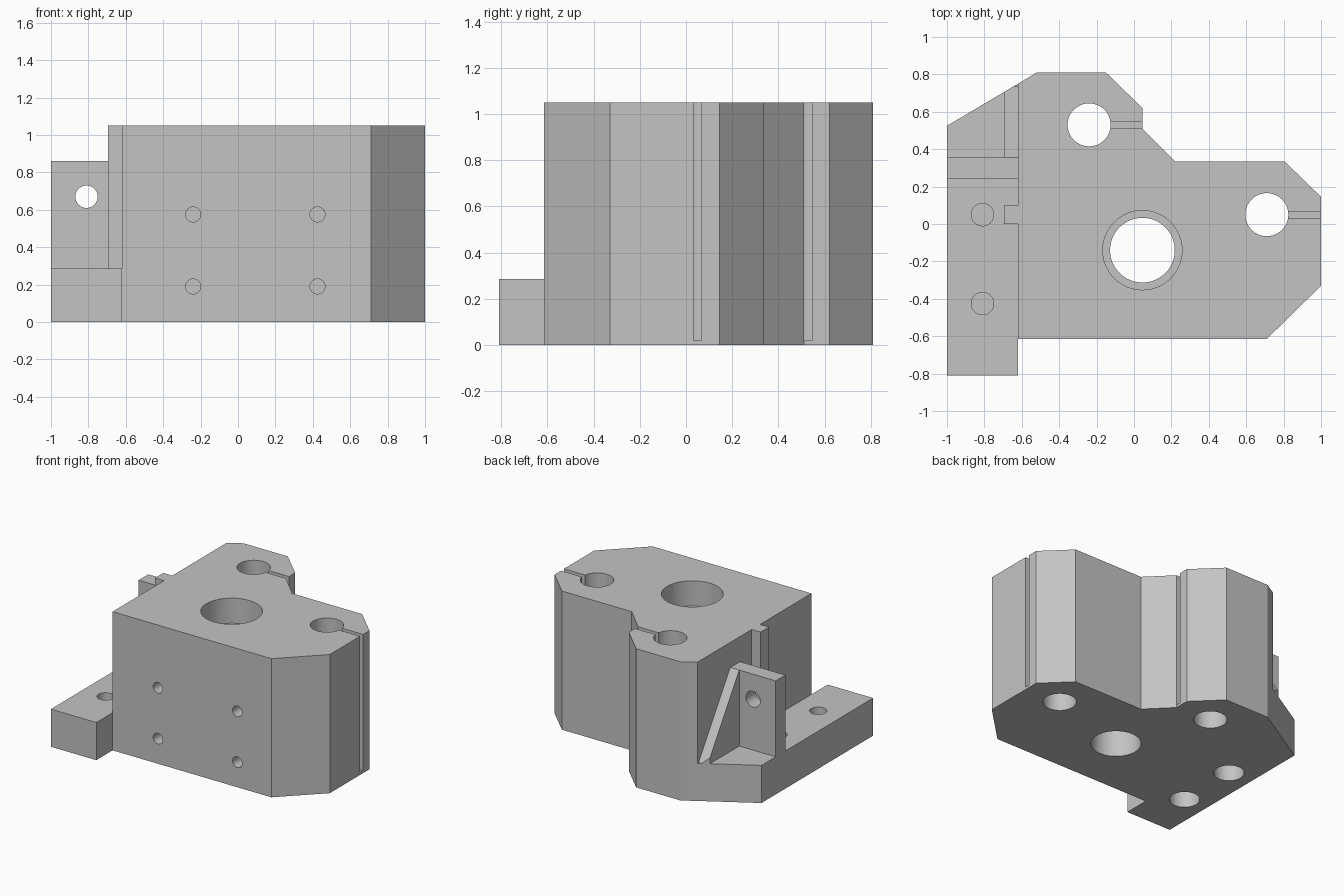
import bpy, bmesh, math
from mathutils import Matrix, Vector

cube = bpy.data.objects.get("Cube")
if cube:
    bpy.data.objects.remove(cube, do_unlink=True)

grey = bpy.data.materials.new("light grey")
grey.use_nodes = True
grey.diffuse_color = (0.55, 0.55, 0.55, 1)
grey.node_tree.nodes["Principled BSDF"].inputs["Base Color"].default_value = (0.55, 0.55, 0.55, 1)


def make_object(name, bm):
    bmesh.ops.recalc_face_normals(bm, faces=bm.faces)
    mesh = bpy.data.meshes.new(name)
    bm.to_mesh(mesh)
    bm.free()
    mesh.materials.append(grey)
    obj = bpy.data.objects.new(name, mesh)
    bpy.context.collection.objects.link(obj)
    return obj


def extrude(name, points, direction):
    """Closed profile of 3D points swept along a vector."""
    bm = bmesh.new()
    face = bm.faces.new([bm.verts.new(p) for p in points])
    swept = bmesh.ops.extrude_face_region(bm, geom=[face])["geom"]
    verts = [v for v in swept if isinstance(v, bmesh.types.BMVert)]
    bmesh.ops.translate(bm, verts=verts, vec=Vector(direction))
    return make_object(name, bm)


def prism(name, outline, z0, z1):
    return extrude(name, [(x, y, z0) for x, y in outline], (0, 0, z1 - z0))


def box(name, x0, x1, y0, y1, z0, z1):
    return prism(name, [(x0, y0), (x1, y0), (x1, y1), (x0, y1)], z0, z1)


def cylinder(name, start, end, radius):
    a, b = Vector(start), Vector(end)
    turn = (b - a).to_track_quat('Z', 'Y').to_matrix().to_4x4()
    bm = bmesh.new()
    bmesh.ops.create_cone(bm, cap_ends=True, segments=64, radius1=radius, radius2=radius,
                          depth=(b - a).length,
                          matrix=Matrix.Translation((a + b) / 2) @ turn)
    return make_object(name, bm)


def combine(target, tool, operation):
    """Apply one boolean step and discard the tool."""
    mod = target.modifiers.new(operation, 'BOOLEAN')
    mod.operation, mod.object, mod.solver = operation, tool, 'EXACT'
    bpy.context.view_layer.update()
    result = bpy.data.meshes.new_from_object(
        target.evaluated_get(bpy.context.evaluated_depsgraph_get()))
    target.modifiers.clear()
    target.data = result
    bpy.data.objects.remove(tool, do_unlink=True)


TOP, FOOT, PLATE = 1.05, 0.285, 0.86
SIDE, RIB = -0.62, -0.695          # block side face, rib outer face
INSIDE = -0.56                     # parts overlap into the block to here

# Main clamp block
block = prism("clamp_block", [
    (SIDE, -0.615), (0.71, -0.615), (1, -0.33), (1, 0.145), (0.805, 0.335),
    (0.22, 0.335), (0.045, 0.51), (0.045, 0.62), (-0.15, 0.81), (-0.52, 0.81),
    (SIDE, 0.75)], 0, TOP)

# Mounting foot along the side
foot_outline = [(-1, -0.81), (SIDE, -0.81), (SIDE, -0.55), (INSIDE, -0.5),
                (INSIDE, 0.6), (SIDE, 0.75), (-1, 0.525)]
combine(block, prism("mounting_foot", foot_outline, 0, FOOT), 'UNION')

# Upright plate, guide rib and gusset
combine(block, box("upright_plate", -1, INSIDE, 0.24, 0.355, FOOT, PLATE), 'UNION')
combine(block, box("guide_rib", RIB, INSIDE, 0, 0.1, FOOT, TOP), 'UNION')
gusset = extrude("gusset", [(RIB, 0.355, FOOT), (RIB, 0.735, FOOT), (RIB, 0.355, PLATE)],
                 (SIDE - RIB, 0, 0))
combine(gusset, prism("gusset_limit", [(-1, 0), (SIDE, 0), (SIDE, 0.75), (-1, 0.525)],
                      0, TOP), 'INTERSECT')
combine(block, gusset, 'UNION')

# Central stepped bore
combine(block, cylinder("bore", (0.045, -0.14, -0.1), (0.045, -0.14, 1.2), 0.173), 'DIFFERENCE')
combine(block, cylinder("bore_step", (0.045, -0.14, TOP - 0.19), (0.045, -0.14, 1.2), 0.212),
        'DIFFERENCE')

# Rod holes, each with a clamping slit open to the right
for x, y, edge, slit in ((-0.24, 0.53, 0.045, 0.528), (0.71, 0.05, 1, 0.05)):
    combine(block, cylinder("rod_hole", (x, y, -0.1), (x, y, 1.2), 0.115), 'DIFFERENCE')
    combine(block, box("slit", x, edge + 0.1, slit - 0.018, slit + 0.018, 0.02, 1.2),
            'DIFFERENCE')

# Foot holes: screw hole above, wider recess below, thin web between
for y in (0.05, -0.425):
    combine(block, cylinder("foot_hole", (-0.81, y, 0.17), (-0.81, y, 0.4), 0.06), 'DIFFERENCE')
    combine(block, cylinder("foot_recess", (-0.81, y, -0.1), (-0.81, y, 0.16), 0.105),
            'DIFFERENCE')

# Hole through the upright plate
combine(block, cylinder("plate_hole", (-0.81, 0.2, 0.67), (-0.81, 0.4, 0.67), 0.06), 'DIFFERENCE')

# Blind screw holes in the front
for x in (-0.24, 0.425):
    for z in (0.19, 0.575):
        combine(block, cylinder("front_hole", (x, -0.7, z), (x, -0.37, z), 0.04), 'DIFFERENCE')

# Smooth bores, crisp edges
block.data.materials.clear()
block.data.materials.append(grey)
bpy.ops.object.select_all(action='DESELECT')
block.select_set(True)
bpy.context.view_layer.objects.active = block
bpy.ops.object.shade_smooth_by_angle(angle=math.radians(20))
